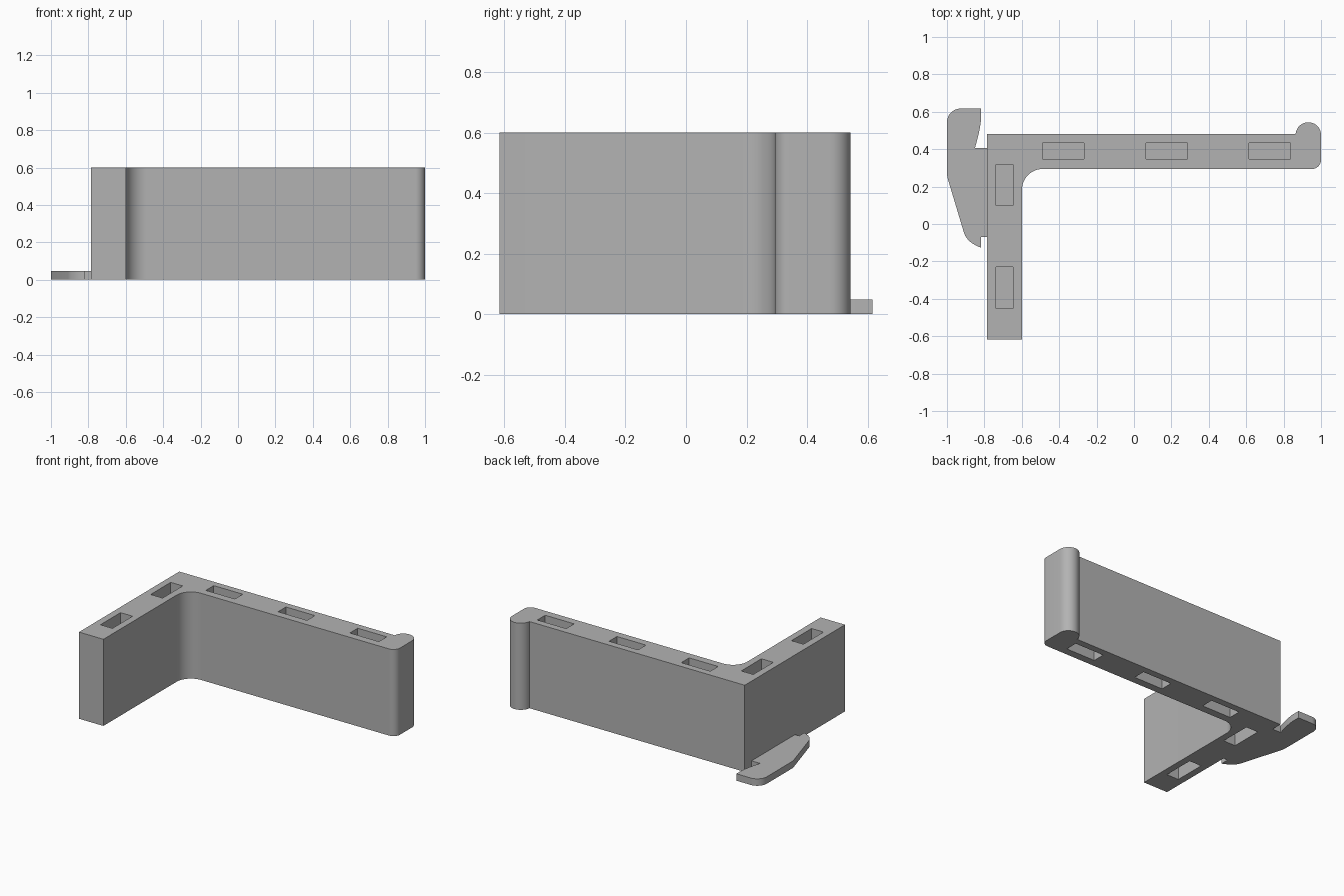
import bpy, bmesh
from math import radians, cos, sin

cube = bpy.data.objects.get("Cube")
if cube:
    bpy.data.objects.remove(cube, do_unlink=True)

HEIGHT = 0.6
POCKET = 0.22

grey = bpy.data.materials.new("plain grey")
grey.use_nodes = True
grey.diffuse_color = (0.45, 0.45, 0.45, 1)
grey.node_tree.nodes["Principled BSDF"].inputs["Base Color"].default_value = (0.45, 0.45, 0.45, 1)


def arc(cx, cy, r, start, end, steps=12):
    angles = [radians(start + (end - start) * i / steps) for i in range(steps + 1)]
    return [(cx + r * cos(a), cy + r * sin(a)) for a in angles]


def bend(a, b, c, steps=8):
    """Quadratic curve from a to c, pulled towards b."""
    ts = [i / steps for i in range(steps + 1)]
    return [tuple((1 - t) ** 2 * p + 2 * t * (1 - t) * q + t * t * r
                  for p, q, r in zip(a, b, c)) for t in ts]


def add_prism(bm, outline, bottom, top):
    face = bm.faces.new([bm.verts.new((x, y, bottom)) for x, y in outline])
    moved = bmesh.ops.extrude_face_region(bm, geom=[face])["geom"]
    bmesh.ops.translate(bm, vec=(0, 0, top - bottom),
                        verts=[g for g in moved if isinstance(g, bmesh.types.BMVert)])


def finish(bm, name):
    bmesh.ops.recalc_face_normals(bm, faces=bm.faces)
    mesh = bpy.data.meshes.new(name)
    bm.to_mesh(mesh)
    bm.free()
    mesh.materials.append(grey)
    obj = bpy.data.objects.new(name, mesh)
    bpy.context.collection.objects.link(obj)
    return obj


def activate(obj):
    bpy.ops.object.select_all(action="DESELECT")
    obj.select_set(True)
    bpy.context.view_layer.objects.active = obj


# L-shaped body with a rounded inner corner and a bulb at the arm's end
body_outline = [(-0.786, -0.617), (-0.599, -0.617)]
body_outline += arc(-0.489, 0.184, 0.11, 180, 90)
body_outline += arc(0.95, 0.344, 0.05, -90, 0)
body_outline += arc(0.932, 0.476, 0.068, 0, 180, 20)
body_outline += [(0.864, 0.48), (-0.786, 0.48)]
bm = bmesh.new()
add_prism(bm, body_outline, 0, HEIGHT)
body = finish(bm, "angle_body")

# Blind rectangular pockets in both the top and the bottom
slots = [(x, 0.39, 0.111, 0.043) for x in (-0.378, 0.175, 0.725)]
slots += [(-0.692, y, 0.046, 0.11) for y in (0.208, -0.341)]
bm = bmesh.new()
for x, y, w, d in slots:
    rectangle = [(x - w, y - d), (x + w, y - d), (x + w, y + d), (x - w, y + d)]
    add_prism(bm, rectangle, -0.1, POCKET)
    add_prism(bm, rectangle, HEIGHT - POCKET, HEIGHT + 0.1)
cutter = finish(bm, "pocket_cutter")
cutter.hide_render = True

activate(body)
cut = body.modifiers.new("pockets", "BOOLEAN")
cut.operation = "DIFFERENCE"
cut.solver = "EXACT"
cut.object = cutter
bpy.ops.object.modifier_apply(modifier=cut.name)
bpy.data.objects.remove(cutter, do_unlink=True)

# Thin hooked plate beside the outer corner
hook_outline = [(-0.786, -0.07), (-0.786, 0.405), (-0.85, 0.405)]
hook_outline += bend((-0.848, 0.415), (-0.826, 0.49), (-0.818, 0.555))
hook_outline += [(-0.818, 0.617)]
hook_outline += arc(-0.927, 0.544, 0.073, 90, 180)
hook_outline += bend((-1, 0.275), (-1, 0.26), (-0.995, 0.24), 4)
hook_outline += bend((-0.908, -0.05), (-0.89, -0.1), (-0.818, -0.127))
hook_outline += [(-0.818, -0.07)]
bm = bmesh.new()
add_prism(bm, hook_outline, 0, 0.048)
hook = finish(bm, "hook_plate")

for part in (body, hook):
    activate(part)
    bpy.ops.object.shade_smooth_by_angle(angle=radians(30))
